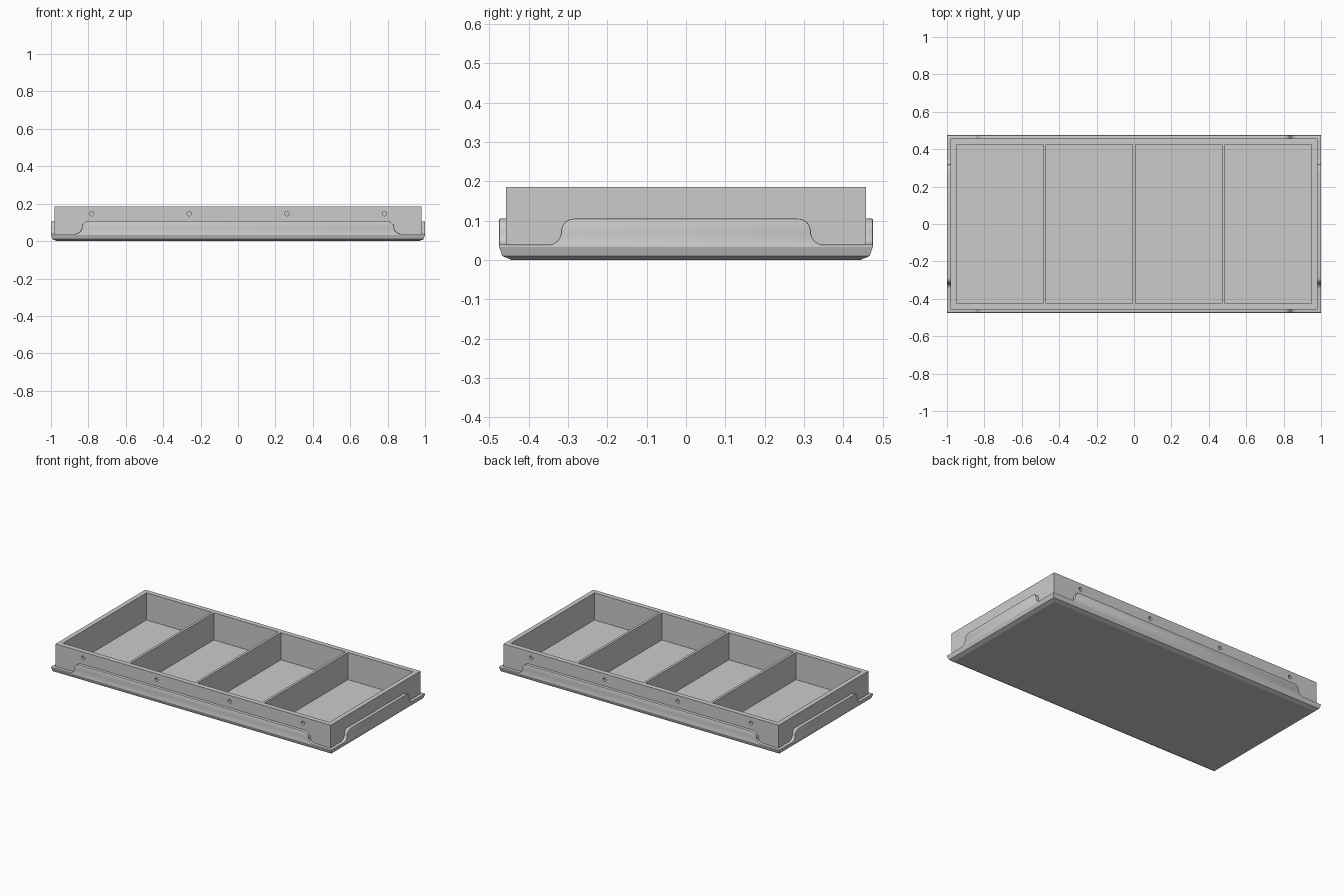
import bpy, bmesh, math
from mathutils import Matrix

if "Cube" in bpy.data.objects:
    bpy.data.objects.remove(bpy.data.objects["Cube"], do_unlink=True)

grey = bpy.data.materials.new("warm_grey_plastic")
grey.use_nodes = True
COLOUR = (0.6, 0.6, 0.6, 1)
grey.diffuse_color = COLOUR
grey.node_tree.nodes["Principled BSDF"].inputs["Base Color"].default_value = COLOUR

HX, HY = 1.0, 0.475        # outer half sizes
BX, BY = 0.98, 0.457       # box wall half sizes
IX, IY = 0.95, 0.425       # inner half sizes
LEDGE, TOP, FLOOR = 0.033, 0.185, 0.01


def finish(name, bm):
    bmesh.ops.recalc_face_normals(bm, faces=bm.faces)
    me = bpy.data.meshes.new(name)
    bm.to_mesh(me)
    bm.free()
    me.materials.append(grey)
    ob = bpy.data.objects.new(name, me)
    bpy.context.collection.objects.link(ob)
    return ob


def box(name, size, centre):
    bm = bmesh.new()
    bmesh.ops.create_cube(bm, size=1)
    bmesh.ops.scale(bm, vec=size, verts=bm.verts)
    bmesh.ops.translate(bm, vec=centre, verts=bm.verts)
    return finish(name, bm)


# Tray: rectangular rings lofted up the outside and down the inside
def tray():
    bm = bmesh.new()
    rings = []
    for x, y, z in [(0.968, 0.443, 0), (0.992, 0.467, 0.01), (HX, HY, LEDGE),
                    (BX, BY, LEDGE), (BX, BY, TOP), (IX, IY, TOP), (IX, IY, FLOOR)]:
        rings.append([bm.verts.new((sx * x, sy * y, z))
                      for sx, sy in ((-1, -1), (1, -1), (1, 1), (-1, 1))])
    for a, b in zip(rings, rings[1:]):
        for i in range(4):
            j = (i + 1) % 4
            bm.faces.new((a[i], a[j], b[j], b[i]))
    bm.faces.new(rings[0])
    bm.faces.new(rings[-1])
    return finish("tray", bm)


# Skirt: low at the ends, rising through an S curve to a raised middle
def skirt(name, half, s_start, s_end, depth, thick, angle):
    low, high, steps = 0.039, 0.105, 8
    w, h = (s_start - s_end) / 2, (high - low) / 2
    arc = [math.pi / 2 * i / steps for i in range(steps + 1)]
    side = [(half, LEDGE), (half, low)]
    side += [(s_start - w * math.sin(t), low + h * (1 - math.cos(t))) for t in arc]
    side += [(s_end + w * math.cos(t), low + h + h * math.sin(t)) for t in arc[1:]]
    outline = side + [(-x, z) for x, z in reversed(side)]
    bm = bmesh.new()
    face = bm.faces.new([bm.verts.new((x, -depth, z)) for x, z in outline])
    rim = [e for e in face.edges if min(v.co.z for v in e.verts) > LEDGE + 0.001]
    back = bmesh.ops.extrude_face_region(bm, geom=[face], use_keep_orig=True)
    bmesh.ops.translate(bm, vec=(0, thick, 0),
                        verts=[v for v in back["geom"] if isinstance(v, bmesh.types.BMVert)])
    bmesh.ops.recalc_face_normals(bm, faces=bm.faces)
    bmesh.ops.bevel(bm, geom=rim, offset=0.003, segments=2, affect='EDGES', profile=0.5)
    bmesh.ops.rotate(bm, matrix=Matrix.Rotation(angle, 3, 'Z'), verts=bm.verts)
    ob = finish(name, bm)
    bpy.ops.object.select_all(action='DESELECT')
    ob.select_set(True)
    bpy.context.view_layer.objects.active = ob
    bpy.ops.object.shade_smooth_by_angle(angle=math.radians(35))


body = tray()
skirt("front_skirt", HX, 0.87, 0.80, HY, HY - BY, 0)
skirt("back_skirt", HX, 0.87, 0.80, HY, HY - BY, math.pi)
skirt("left_skirt", BY, 0.35, 0.285, HX, HX - BX, math.pi / 2)
skirt("right_skirt", BY, 0.35, 0.285, HX, HX - BX, -math.pi / 2)

# Dividers between the four compartments
for name, x in (("right", -0.478), ("middle", 0), ("left", 0.478)):
    box(name + "_divider", (0.016, 2 * IY, TOP - FLOOR), (x, 0, (TOP + FLOOR) / 2))

# Shallow round holes along the front and back walls
bm = bmesh.new()
for side in (-1, 1):
    for x in (-0.783, -0.261, 0.261, 0.783):
        place = Matrix.Translation((x, side * BY, 0.147)) @ Matrix.Rotation(math.pi / 2, 4, 'X')
        bmesh.ops.create_cone(bm, cap_ends=True, segments=20, radius1=0.012,
                              radius2=0.012, depth=0.03, matrix=place)
cutter = finish("hole_cutter", bm)
cutter.hide_render = True
cutter.hide_set(True)
cut = body.modifiers.new("holes", 'BOOLEAN')
cut.operation = 'DIFFERENCE'
cut.solver = 'EXACT'
cut.object = cutter
